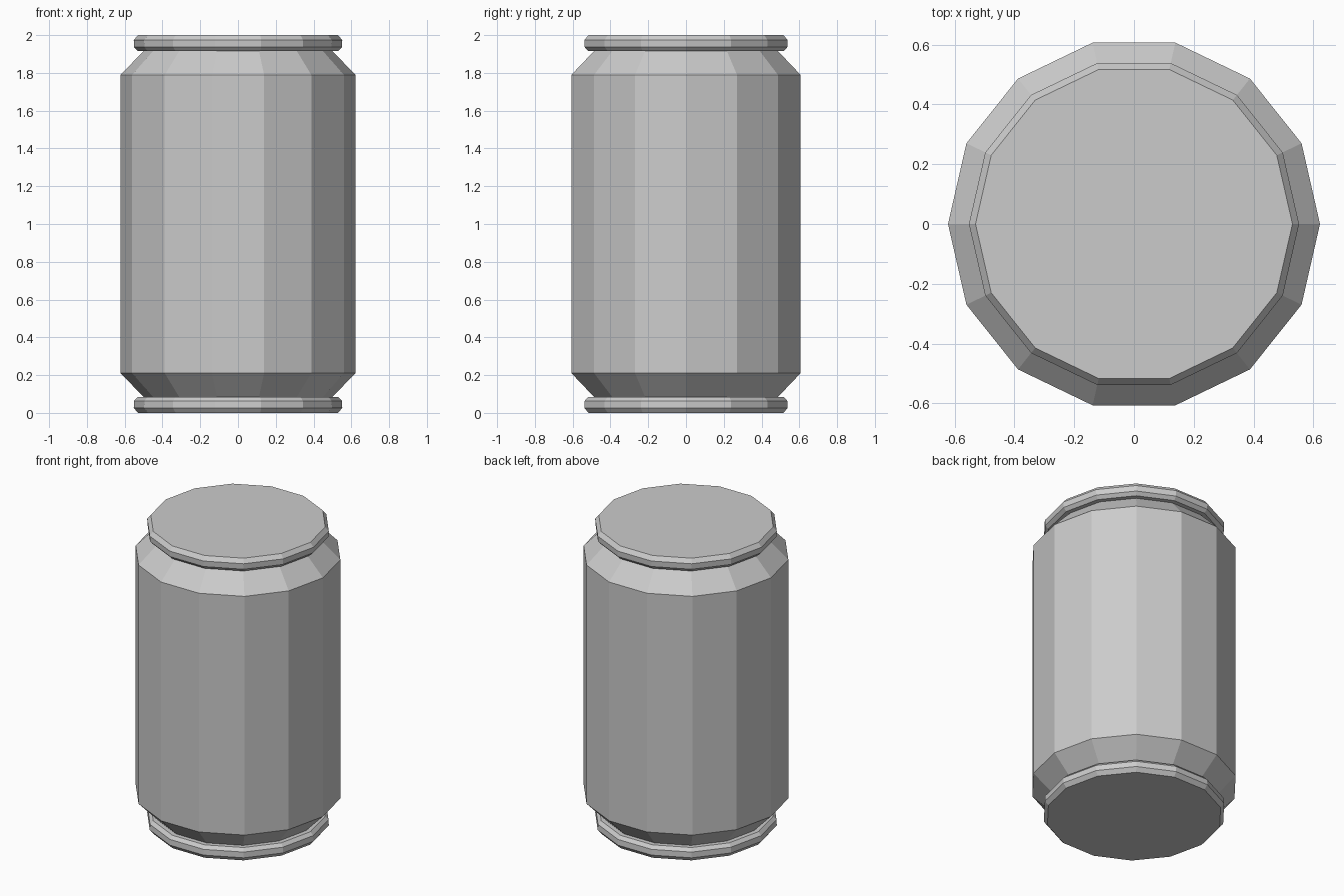
import bpy, bmesh, math

if "Cube" in bpy.data.objects:
    bpy.data.objects.remove(bpy.data.objects["Cube"])

SIDES = 14


def lathe(name, profile):
    """Revolve (radius, z) points, bottom to top, and cap both ends."""
    bm = bmesh.new()
    rings = []
    for r, z in profile:
        rings.append([bm.verts.new((r * math.cos(2 * math.pi * i / SIDES),
                                    r * math.sin(2 * math.pi * i / SIDES), z))
                      for i in range(SIDES)])
    for low, high in zip(rings, rings[1:]):
        for i in range(SIDES):
            j = (i + 1) % SIDES
            bm.faces.new((low[i], low[j], high[j], high[i]))
    bm.faces.new(rings[0][::-1])
    bm.faces.new(rings[-1])
    bmesh.ops.recalc_face_normals(bm, faces=bm.faces[:])
    mesh = bpy.data.meshes.new(name)
    bm.to_mesh(mesh)
    bm.free()
    obj = bpy.data.objects.new(name, mesh)
    bpy.context.collection.objects.link(obj)
    return obj


# Lower half of the can: base, rolled rim, neck and shoulder
half = [(0.53, 0.0), (0.552, 0.027), (0.55, 0.064), (0.53, 0.085),
        (0.50, 0.085), (0.622, 0.21)]

# Upper half mirrors the lower half
lathe("can_body", half + [(r, 2.0 - z) for r, z in reversed(half)])
